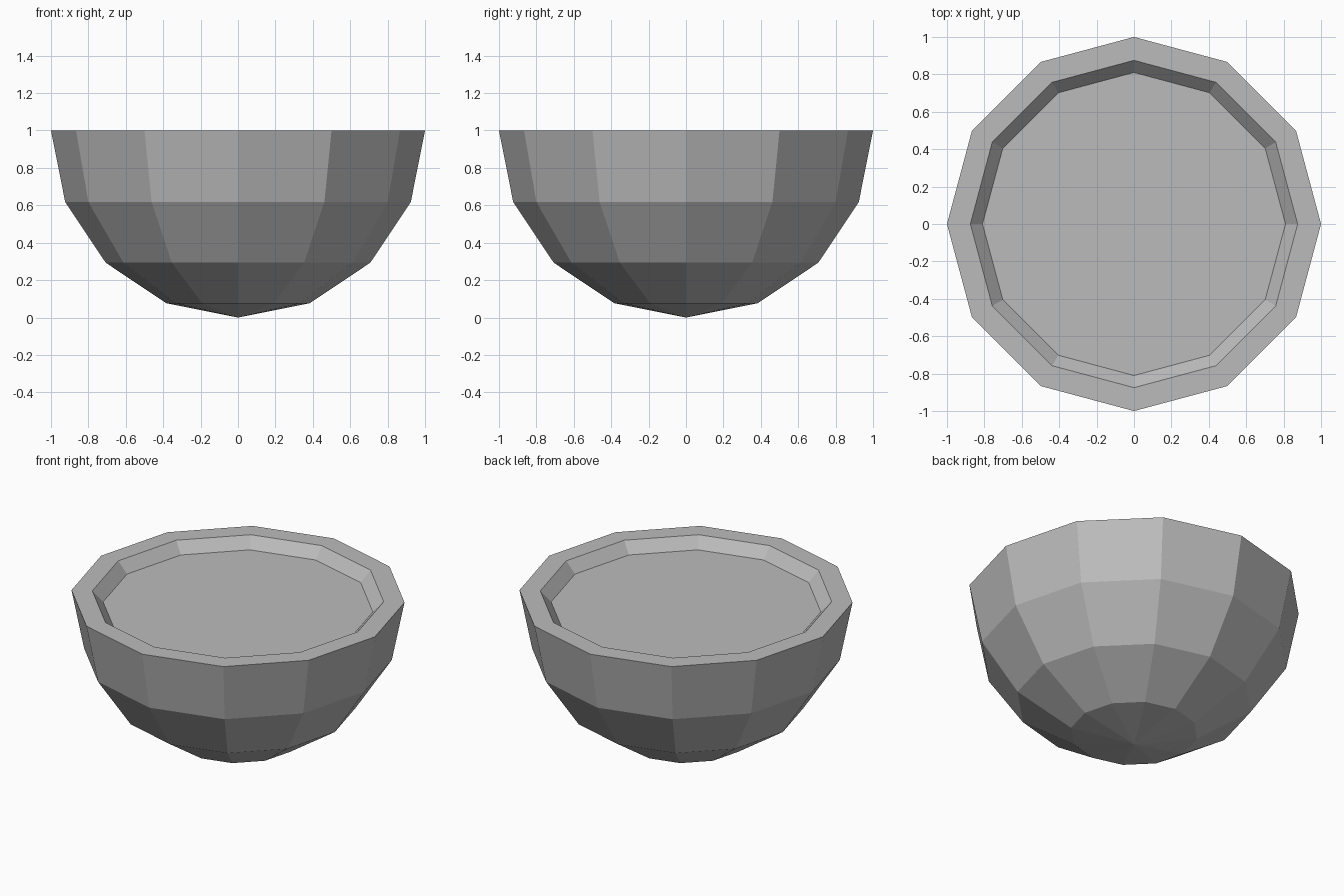
import bpy
import bmesh
from math import sin, cos, pi

cube = bpy.data.objects.get("Cube")
if cube:
    bpy.data.objects.remove(cube, do_unlink=True)

SIDES = 12
STEPS = 4           # rings from the bottom tip to the rim
RIM_INNER = 0.875   # inner edge of the flat rim
FLOOR_RADIUS = 0.81
FLOOR_Z = 0.93

# Single grey material
grey = bpy.data.materials.new("plain grey")
grey.use_nodes = True
colour = (0.5, 0.5, 0.5, 1)
grey.diffuse_color = colour
grey.node_tree.nodes["Principled BSDF"].inputs["Base Color"].default_value = colour

# Half profile: round shell, flat rim, sloped lip, recessed floor
angles = [i * pi / 2 / STEPS for i in range(STEPS + 1)]
profile = [(sin(a), 1 - cos(a)) for a in angles]
profile += [(RIM_INNER, 1), (FLOOR_RADIUS, FLOOR_Z), (0, FLOOR_Z)]

# Revolve the profile into a closed faceted bowl
bm = bmesh.new()
verts = [bm.verts.new((r, 0, z)) for r, z in profile]
edges = [bm.edges.new(pair) for pair in zip(verts, verts[1:])]
bmesh.ops.spin(bm, geom=verts + edges, cent=(0, 0, 0), axis=(0, 0, 1),
               angle=2 * pi, steps=SIDES, use_duplicate=False)
bmesh.ops.remove_doubles(bm, verts=bm.verts[:], dist=0.0005)
bmesh.ops.dissolve_degenerate(bm, edges=bm.edges[:], dist=0.0005)

# Merge the floor wedges into one flat face
floor = [f for f in bm.faces if all(abs(v.co.z - FLOOR_Z) < 0.001 for v in f.verts)]
bmesh.ops.dissolve_faces(bm, faces=floor, use_verts=False)
bmesh.ops.recalc_face_normals(bm, faces=bm.faces[:])

mesh = bpy.data.meshes.new("bowl")
bm.to_mesh(mesh)
bm.free()
mesh.materials.append(grey)
bowl = bpy.data.objects.new("bowl", mesh)
bpy.context.collection.objects.link(bowl)
